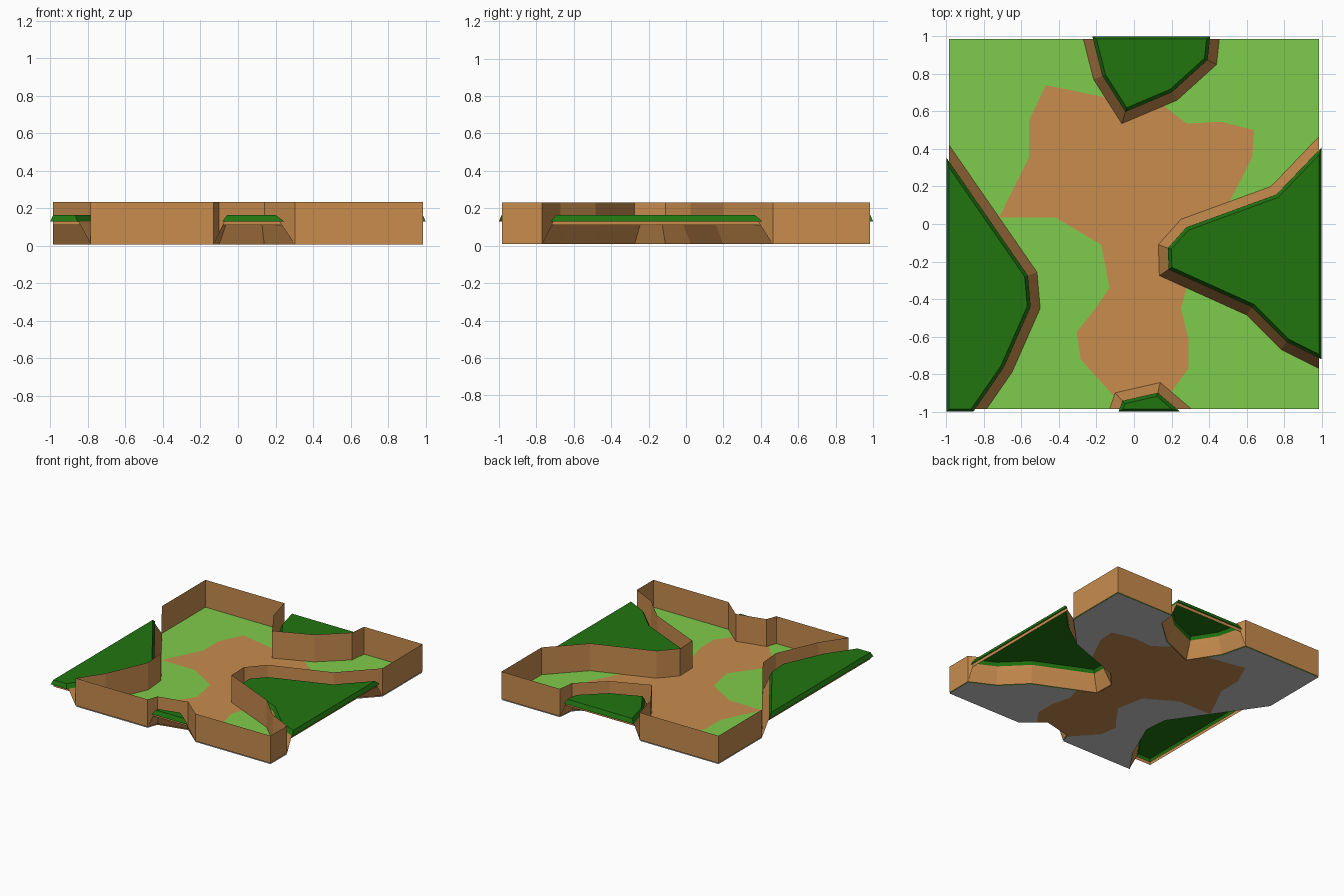
import bpy
from mathutils import Vector
from mathutils.geometry import delaunay_2d_cdt

if "Cube" in bpy.data.objects:
    bpy.data.objects.remove(bpy.data.objects["Cube"])

B, FLOOR, WALL_TOP = 0.985, 0.008, 0.232


def material(name, rgb):
    m = bpy.data.materials.new(name)
    m.diffuse_color = (*rgb, 1)
    m.use_nodes = True
    m.node_tree.nodes["Principled BSDF"].inputs["Base Color"].default_value = m.diffuse_color
    return m


GRASS = material("light_grass", (0.212, 0.604, 0.072))
EARTH = material("earth", (0.578, 0.262, 0.076))
BUSH = material("dark_grass", (0.015, 0.178, 0.005))
GREY = material("grey_underside", (0.58, 0.58, 0.58))


def build(name, verts, faces, mats, indices=None):
    me = bpy.data.meshes.new(name)
    me.from_pydata(verts, [], faces)
    for m in mats:
        me.materials.append(m)
    if indices:
        me.polygons.foreach_set("material_index", indices)
    me.update()
    ob = bpy.data.objects.new(name, me)
    bpy.context.collection.objects.link(ob)
    return ob


def inside(p, poly):
    hit = False
    for a, b in zip(poly, poly[1:] + poly[:1]):
        if (a[1] > p[1]) != (b[1] > p[1]):
            if p[0] < a[0] + (p[1] - a[1]) * (b[0] - a[0]) / (b[1] - a[1]):
                hit = not hit
    return hit


def inset(poly, dist):
    """Move each edge of a counter-clockwise polygon inwards by its own distance."""
    n, lines, out = len(poly), [], []
    for i in range(n):
        a, b = Vector(poly[i]), Vector(poly[(i + 1) % n])
        d = (b - a).normalized()
        lines.append((a + Vector((-d.y, d.x)) * dist[i], d))
    for i in range(n):
        (p, d), (q, e) = lines[i - 1], lines[i]
        out.append(p + d * ((q - p).cross(e) / d.cross(e)))
    return out


# Cliff foot lines, each with the hill on its left; both ends lie on the tile border
left_cliff = [(-B, -B), (-0.785, -B), (-0.65, -0.79), (-0.50, -0.45), (-0.517, -0.257), (-B, 0.42)]
left_cliff, left_corner = left_cliff[1:], [left_cliff[0]]
back_cliff = [(-0.27, B), (-0.215, 0.77), (-0.065, 0.535), (0.23, 0.66), (0.44, 0.85), (0.455, B)]
right_cliff = [(B, 0.465), (0.73, 0.20), (0.25, 0.025), (0.13, -0.11), (0.135, -0.275),
               (0.60, -0.485), (0.785, -0.67), (B, -0.77)]
front_cliff = [(0.305, -B), (0.14, -0.845), (-0.10, -0.90), (-0.13, -B)]

# Tile outline, counter-clockwise
outline = (front_cliff[::-1] + [(B, -B)] + right_cliff[::-1] + [(B, B)]
           + back_cliff[::-1] + [(-B, B)] + left_cliff[::-1])

# Earth patch outline
patch = [(-0.47, 0.74), (-0.56, 0.55), (-0.56, 0.355), (-0.718, 0.036), (-0.42, 0.035),
         (-0.175, -0.11), (-0.13, -0.34), (-0.205, -0.45), (-0.305, -0.575), (-0.285, -0.72),
         (-0.11, -0.915), (-0.10, -0.90), (0.14, -0.845), (0.20, -0.895), (0.29, -0.77),
         (0.29, -0.61), (0.25, -0.45), (0.28, -0.34), (0.135, -0.275), (0.13, -0.11),
         (0.25, 0.025), (0.51, 0.12), (0.63, 0.355), (0.64, 0.5), (0.465, 0.545),
         (0.28, 0.535), (0.16, 0.63), (-0.065, 0.535), (-0.15, 0.675)]

# Ground: triangulate both outlines together, colour by being inside the patch
pts, edges = [], []
for loop in (outline, patch):
    s, n = len(pts), len(loop)
    pts += [Vector(p) for p in loop]
    edges += [(s + i, s + (i + 1) % n) for i in range(n)]
v2, _, tris, *_ = delaunay_2d_cdt(pts, edges, [], 0, 1e-4)
top, bottom, is_patch = [], [], []
for t in tris:
    c = (v2[t[0]] + v2[t[1]] + v2[t[2]]) / 3
    if inside(c, outline):
        top.append(tuple(t))
        bottom.append(tuple(reversed(t)))
        is_patch.append(int(inside(c, patch)))
build("ground", [(v.x, v.y, FLOOR) for v in v2], top, [GRASS, EARTH], is_patch)
build("ground_underside", [(v.x, v.y, 0) for v in v2], bottom, [GREY, EARTH], is_patch)

# Upright sheet wall all round the tile outline
n = len(outline)
build("perimeter_wall", [(*p, z) for z in (FLOOR, WALL_TOP) for p in outline],
      [(i, (i + 1) % n, n + (i + 1) % n, n + i) for i in range(n)], [EARTH])


def hill(name, cliff, corner=()):
    poly = cliff + list(corner)
    n, k = len(poly), len(cliff) - 1      # first k edges are cliff, the rest border

    def ring(d, border, z):
        ps = inset(poly, [d] * k + [border] * (n - k))
        return [(max(-1, min(1, p.x)), max(-1, min(1, p.y)), z) for p in ps]

    def band(s, count):
        return [(s + i, s + (i + 1) % n, s + n + (i + 1) % n, s + n + i) for i in range(count)]

    # Sloping bank, with a narrow lip on the open border
    build(name + "_bank", ring(0, 0, FLOOR) + ring(0.045, 0, 0.11) + ring(0.056, 0, 0.137),
          band(0, k) + band(n, n), [EARTH])
    # Grass cap with bevelled rim
    build(name + "_grass", ring(0.05, -0.015, 0.13) + ring(0.068, 0, 0.165),
          band(0, n) + [tuple(range(n, 2 * n))], [BUSH])


hill("left_hill", left_cliff, left_corner)
hill("back_hill", back_cliff)
hill("right_hill", right_cliff)
hill("front_hill", front_cliff)
